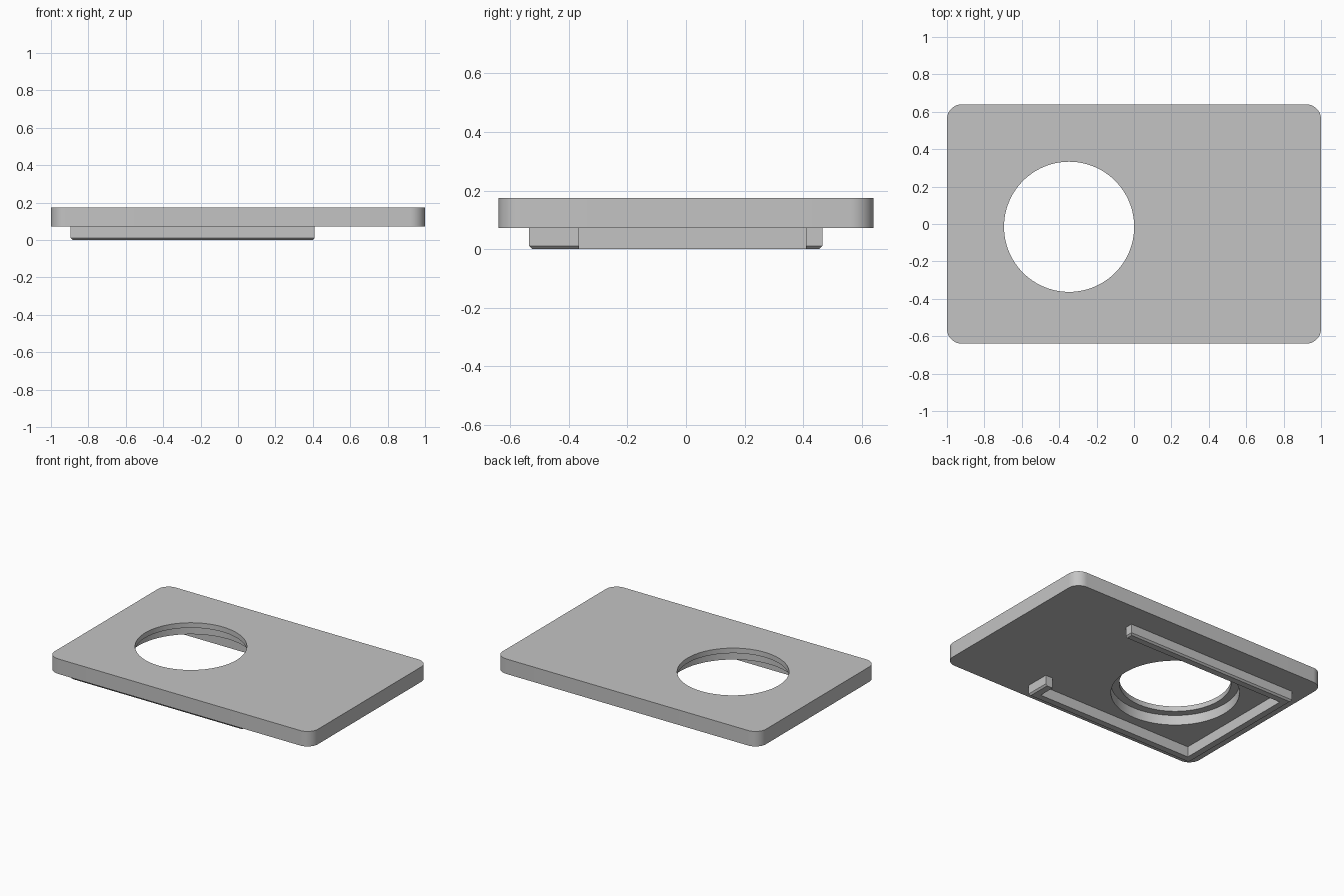
import bpy
import bmesh
from mathutils import Matrix, Vector

if "Cube" in bpy.data.objects:
    bpy.data.objects.remove(bpy.data.objects["Cube"])

TOP, UNDERSIDE, STEP = 0.175, 0.072, 0.14

grey = bpy.data.materials.new("light_grey")
grey.use_nodes = True
grey.diffuse_color = (0.55, 0.55, 0.55, 1)
grey.node_tree.nodes["Principled BSDF"].inputs["Base Color"].default_value = grey.diffuse_color


def add_object(name, bm):
    bmesh.ops.recalc_face_normals(bm, faces=bm.faces)
    mesh = bpy.data.meshes.new(name)
    bm.to_mesh(mesh)
    bm.free()
    mesh.materials.append(grey)
    obj = bpy.data.objects.new(name, mesh)
    bpy.context.collection.objects.link(obj)
    return obj


def box(name, low, high, edge_rule=None, bevel=0, segments=1):
    """Box between two corners, with the edges picked by a rule bevelled."""
    low, high = Vector(low), Vector(high)
    bm = bmesh.new()
    bmesh.ops.create_cube(bm, size=1, matrix=Matrix.Translation((low + high) / 2)
                          @ Matrix.Diagonal((high - low).to_4d()))
    if edge_rule:
        edges = [e for e in bm.edges if edge_rule(*[v.co for v in e.verts])]
        bmesh.ops.bevel(bm, geom=edges, offset=bevel, segments=segments,
                        profile=0.5, affect='EDGES')
    return add_object(name, bm)


def cylinder(name, x, y, radius, low, high):
    bm = bmesh.new()
    bmesh.ops.create_cone(bm, cap_ends=True, segments=96, radius1=radius, radius2=radius,
                          depth=high - low,
                          matrix=Matrix.Translation((x, y, (low + high) / 2)))
    return add_object(name, bm)


def activate(obj):
    bpy.ops.object.select_all(action='DESELECT')
    obj.select_set(True)
    bpy.context.view_layer.objects.active = obj


def cut(obj, *cutters):
    activate(obj)
    for cutter in cutters:
        mod = obj.modifiers.new("cut", 'BOOLEAN')
        mod.operation = 'DIFFERENCE'
        mod.solver = 'EXACT'
        mod.object = cutter
        bpy.ops.object.modifier_apply(modifier=mod.name)
        bpy.data.objects.remove(cutter)


# Rounded plate with a stepped round opening, wider underneath
plate = box("plate", (-1, -0.64, UNDERSIDE), (1, 0.64, TOP),
            lambda a, b: abs(a.z - b.z) > 0.01, 0.08, 12)
cut(plate,
    cylinder("opening_cutter", -0.347, -0.015, 0.348, 0, 0.3),
    cylinder("counterbore_cutter", -0.347, -0.015, 0.40, 0, STEP))
activate(plate)
bpy.ops.object.shade_smooth_by_angle()

# Locating rim below the plate, chamfered at its outer lower edges, open at one end
rim = box("locating_rim", (-0.895, -0.535, 0), (0.41, 0.465, UNDERSIDE),
          lambda a, b: max(a.z, b.z) < 0.001, 0.011)
cut(rim,
    box("pocket_cutter", (-0.84, -0.48, -0.1), (0.355, 0.41, 0.2)),
    box("end_gap_cutter", (0.3, -0.365, -0.1), (0.5, 0.41, 0.2)))
